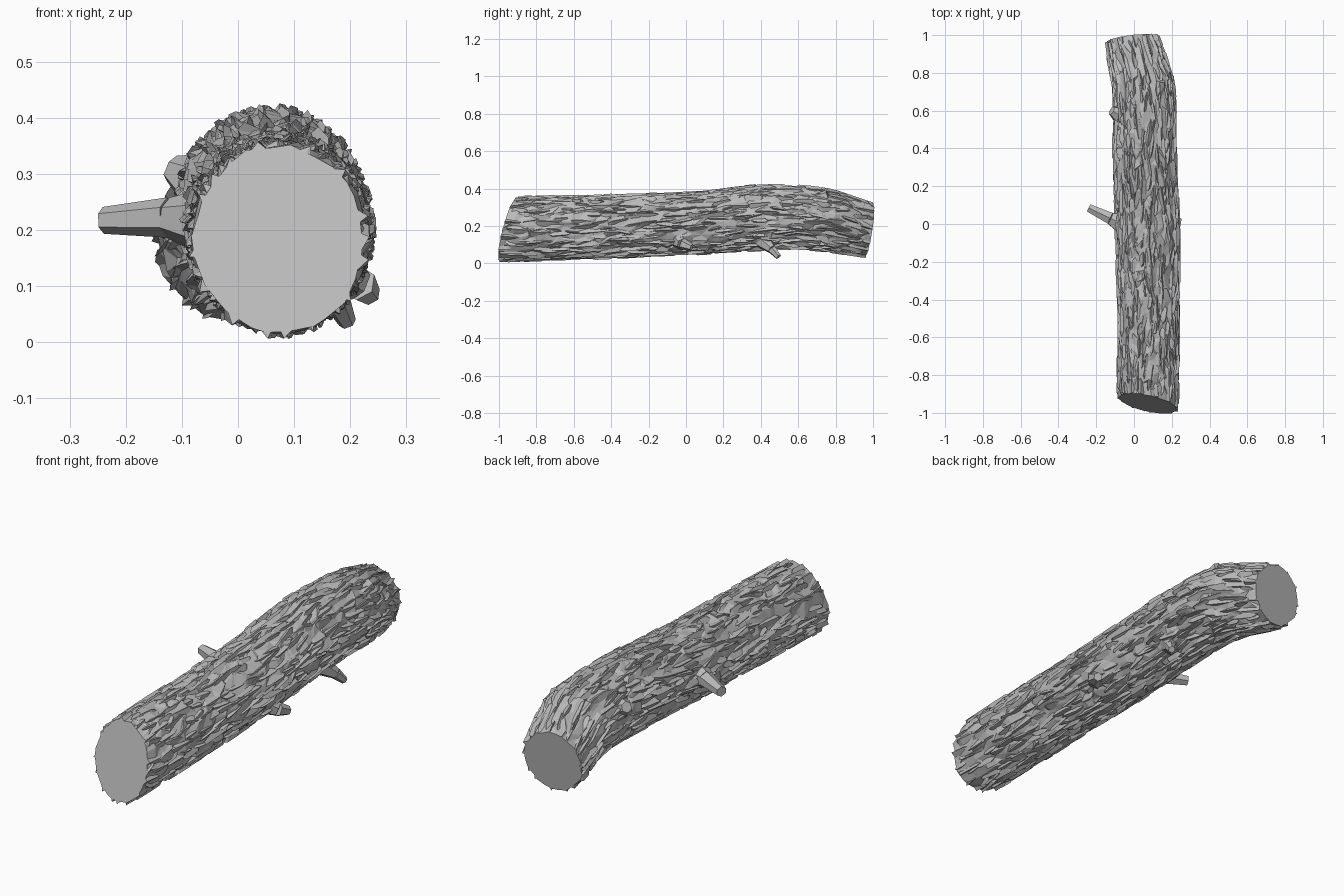
import bpy, bmesh, math, random
from mathutils import Vector, Matrix

random.seed(7)
if "Cube" in bpy.data.objects:
    bpy.data.objects.remove(bpy.data.objects["Cube"], do_unlink=True)

GREY = (0.5, 0.5, 0.5, 1)
bark = bpy.data.materials.new("grey_bark")
bark.use_nodes = True
bark.diffuse_color = GREY
shader = bark.node_tree.nodes["Principled BSDF"]
shader.inputs["Base Color"].default_value = GREY
shader.inputs["Roughness"].default_value = 0.9

# Stations along the log: y, centre x, centre z, half width, half height
STATIONS = [
    (-0.95, 0.073, 0.183, 0.160, 0.174),
    (-0.50, 0.078, 0.194, 0.162, 0.172),
    (0.00, 0.070, 0.212, 0.171, 0.168),
    (0.35, 0.058, 0.243, 0.167, 0.178),
    (0.60, 0.057, 0.247, 0.168, 0.170),
    (0.75, 0.050, 0.232, 0.163, 0.165),
    (0.90, 0.010, 0.195, 0.151, 0.152),
    (0.98, -0.010, 0.178, 0.141, 0.144),
]
Y0, Y1 = STATIONS[0][0], STATIONS[-1][0]


def surface(t, angle, lift=0.0):
    """Point on the bent log; the two ends are sawn at a slant."""
    t = min(max(t, 0), 1)
    y = Y0 + (Y1 - Y0) * t
    for a, b in zip(STATIONS, STATIONS[1:]):
        if y <= b[0] + 1e-6:
            f = (y - a[0]) / (b[0] - a[0])
            _, cx, cz, rx, rz = [p + (q - p) * f for p, q in zip(a, b)]
            break
    x = cx + (rx + lift) * math.cos(angle)
    z = cz + (rz + lift) * math.sin(angle)
    front = -0.2 * (x - cx) + 0.26 * (z - cz)
    back = 0.12 * (x - cx) + 0.15 * (z - cz)
    return Vector((x, y + front * (1 - t) + back * t, z))


def finish(bm, name):
    bmesh.ops.recalc_face_normals(bm, faces=bm.faces)
    mesh = bpy.data.meshes.new(name)
    bm.to_mesh(mesh)
    bm.free()
    mesh.materials.append(bark)
    obj = bpy.data.objects.new(name, mesh)
    bpy.context.scene.collection.objects.link(obj)
    return obj


# Faceted core of the log with flat sawn ends
RINGS, SIDES = 44, 26
bm = bmesh.new()
rings = []
for i in range(RINGS + 1):
    end = i in (0, RINGS)
    ring = []
    for j in range(SIDES):
        t = i / RINGS + (0 if end else random.uniform(-0.4, 0.4) / RINGS)
        a = (j + random.uniform(-0.35, 0.35)) * math.tau / SIDES
        lift = random.uniform(-0.012, -0.002) if end else random.uniform(-0.014, 0.001)
        ring.append(bm.verts.new(surface(t, a, lift)))
    rings.append(ring)
for low, high in zip(rings, rings[1:]):
    for j in range(SIDES):
        k = (j + 1) % SIDES
        if random.random() < 0.5:
            bm.faces.new((low[j], low[k], high[k]))
            bm.faces.new((low[j], high[k], high[j]))
        else:
            bm.faces.new((low[j], low[k], high[j]))
            bm.faces.new((low[k], high[k], high[j]))
bm.faces.new(rings[0])
bm.faces.new(rings[-1])
finish(bm, "log_core")

# Long overlapping bark plates, each with a steep and a shallow side
OUTLINE = [(-1, 0.1), (-0.5, -1), (0.5, -0.8), (1, 0), (0.4, 1), (-0.6, 0.8)]
FACES = [(0, 1, 6), (1, 2, 7, 6), (2, 3, 7), (3, 4, 7), (4, 5, 6, 7), (5, 0, 6),
         (5, 4, 3, 2, 1, 0)]
PLATES = 640
bm = bmesh.new()
for n in range(PLATES):
    t = (n + random.random()) / PLATES
    a = n * 2.39996 + random.uniform(-0.1, 0.1)
    length = random.uniform(0.022, 0.055)
    width = random.uniform(0.07, 0.15)
    side = random.choice((-1, 1))
    twist = random.uniform(-0.08, 0.08)
    height = random.uniform(0.0, 0.007)

    def plate_vert(u, v, lift):
        u += random.uniform(-0.15, 0.15)
        v += random.uniform(-0.2, 0.2)
        return bm.verts.new(surface(t + u * length, a + v * width + u * twist, lift))

    vs = [plate_vert(u, v, -0.015) for u, v in OUTLINE]
    vs += [plate_vert(u, side * 0.5, height) for u in (-0.5, 0.5)]
    for f in FACES:
        bm.faces.new([vs[i] for i in f])
finish(bm, "bark_plates")


# Broken twigs and knots as chains of tapered stubs
def stub(name, points, radii, sides=6):
    bm = bmesh.new()
    for p, q, r0, r1 in zip(points, points[1:], radii, radii[1:]):
        p, q = Vector(p), Vector(q)
        turn = (q - p).to_track_quat("Z", "Y").to_matrix().to_4x4()
        bmesh.ops.create_cone(bm, cap_ends=True, segments=sides, radius1=r0, radius2=r1,
                              depth=(q - p).length,
                              matrix=Matrix.Translation((p + q) / 2) @ turn)
    return finish(bm, name)


stub("right_twig", [(-0.06, 0.0, 0.215), (-0.125, 0.03, 0.222), (-0.24, 0.085, 0.217)],
     [0.06, 0.036, 0.024])
stub("left_lower_twig", [(0.13, 0.41, 0.12), (0.175, 0.46, 0.075), (0.195, 0.495, 0.035)],
     [0.045, 0.025, 0.016])
stub("left_middle_knot", [(0.17, -0.05, 0.13), (0.215, -0.02, 0.105), (0.235, 0.03, 0.085)],
     [0.05, 0.032, 0.02])
stub("right_upper_knot", [(-0.06, 0.57, 0.28), (-0.118, 0.60, 0.31)], [0.06, 0.025])
stub("top_knot", [(0.12, 0.68, 0.33), (0.14, 0.76, 0.365)], [0.05, 0.028])
